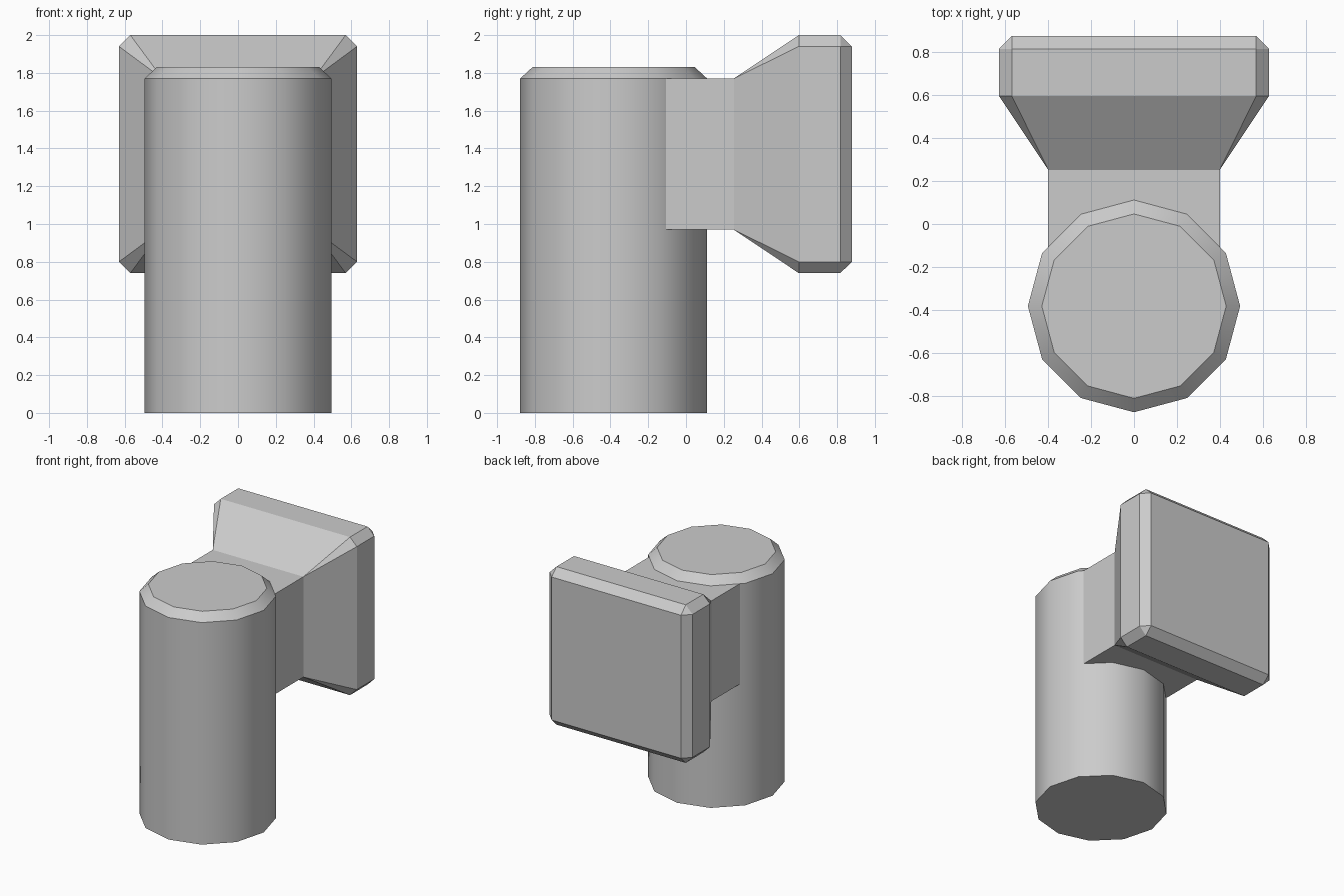
import bpy, bmesh
from math import sin, cos, tau, radians

if "Cube" in bpy.data.objects:
    bpy.data.objects.remove(bpy.data.objects["Cube"])


def loft(name, rings, cap_start=True):
    """Skin rings of points; rings all have equal point counts."""
    bm = bmesh.new()
    loops = [[bm.verts.new(p) for p in ring] for ring in rings]
    n = len(loops[0])
    for a, b in zip(loops, loops[1:]):
        for i in range(n):
            j = (i + 1) % n
            bm.faces.new((a[i], a[j], b[j], b[i]))
    if cap_start:
        bm.faces.new(loops[0])
    bm.faces.new(loops[-1])
    # rings with doubled corner points collapse into triangles and squares
    bmesh.ops.remove_doubles(bm, verts=bm.verts, dist=0.0005)
    bmesh.ops.recalc_face_normals(bm, faces=bm.faces)
    mesh = bpy.data.meshes.new(name)
    bm.to_mesh(mesh)
    bm.free()
    obj = bpy.data.objects.new(name, mesh)
    bpy.context.collection.objects.link(obj)
    return obj


def circle(r, z, y=-0.383, n=12):
    return [(r * cos(tau * i / n), y + r * sin(tau * i / n), z) for i in range(n)]


def square(half, cut, y, z=1.37):
    """Square ring facing y with its corners cut off by `cut`."""
    k = half - cut
    pts = [(half, -k), (half, k), (k, half), (-k, half),
           (-half, k), (-half, -k), (-k, -half), (k, -half)]
    return [(x, y, z + h) for x, h in pts]


# Upright post: twelve sides, chamfered top, flat bottom
post = loft("post", [circle(0.495, 0), circle(0.495, 1.77), circle(0.43, 1.83)])
bpy.context.view_layer.objects.active = post
post.select_set(True)
bpy.ops.object.shade_smooth_by_angle(angle=radians(35))

# Side arm flaring into a chamfered square plate
loft("arm_and_plate", [
    square(0.40, 0, -0.13),
    square(0.40, 0, 0.253),
    square(0.63, 0.06, 0.597),
    square(0.63, 0.06, 0.817),
    square(0.57, 0, 0.878),
])
